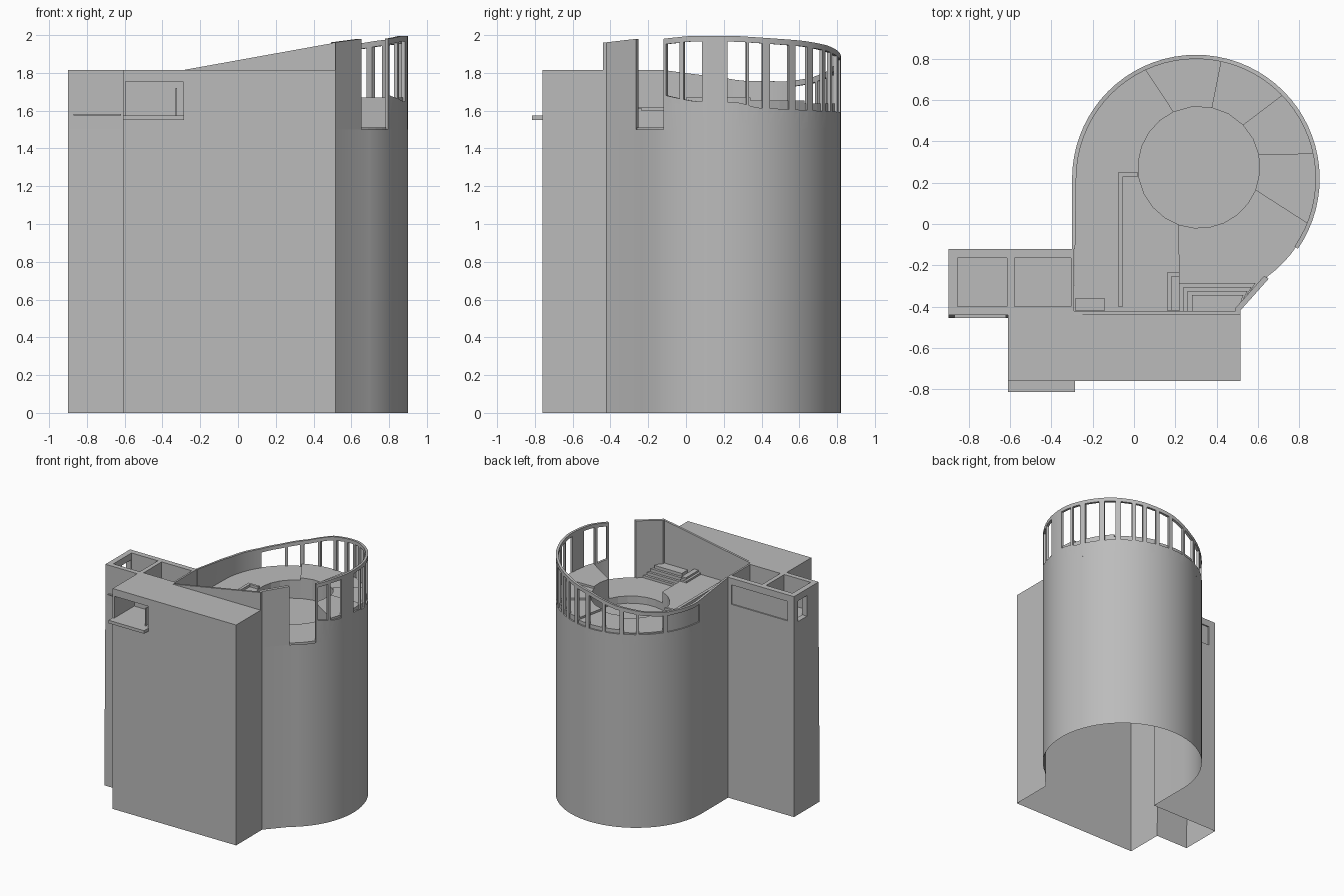
import bpy, bmesh, math
from mathutils import Vector

if "Cube" in bpy.data.objects:
    bpy.data.objects.remove(bpy.data.objects["Cube"])

concrete = bpy.data.materials.new("concrete_grey")
concrete.use_nodes = True
GREY = (0.5, 0.5, 0.5, 1)
concrete.diffuse_color = GREY
concrete.node_tree.nodes["Principled BSDF"].inputs["Base Color"].default_value = GREY

DRUM, R = Vector((0.30, 0.22)), 0.60
PIT, PIT_R = Vector((0.315, 0.275)), 0.295
BASE, ROOF = 1.50, 1.815
L, T, B, F, E = -0.30, -0.90, -0.12, -0.44, 0.515   # key plan lines


def finish(bm, name):
    bmesh.ops.recalc_face_normals(bm, faces=bm.faces)
    me = bpy.data.meshes.new(name)
    bm.to_mesh(me)
    bm.free()
    ob = bpy.data.objects.new(name, me)
    bpy.context.collection.objects.link(ob)
    me.materials.append(concrete)
    return ob


def activate(ob):
    bpy.ops.object.select_all(action='DESELECT')
    ob.select_set(True)
    bpy.context.view_layer.objects.active = ob


def smooth(ob):
    activate(ob)
    bpy.ops.object.shade_smooth_by_angle(angle=math.radians(25))


def arc(c, r, a0, a1, step=5):
    n = max(1, round(abs(a1 - a0) / step))
    angles = [math.radians(a0 + (a1 - a0) * i / n) for i in range(n + 1)]
    return [c + Vector((math.cos(a), math.sin(a))) * r for a in angles]


def prism(name, pts, z0, z1):
    bm = bmesh.new()
    low = [bm.verts.new((p[0], p[1], z0)) for p in pts]
    high = [bm.verts.new((p[0], p[1], z1)) for p in pts]
    bm.faces.new(low)
    bm.faces.new(high)
    for i in range(len(pts)):
        j = (i + 1) % len(pts)
        bm.faces.new((low[i], low[j], high[j], high[i]))
    return finish(bm, name)


def box(name, x0, x1, y0, y1, z0, z1):
    return prism(name, [(x0, y0), (x1, y0), (x1, y1), (x0, y1)], z0, z1)


def add_wall(bm, outer, inner, lows, tops):
    """Closed wall swept along two matching plan paths."""
    rings = []
    for o, i, z0, z1 in zip(outer, inner, lows, tops):
        rings.append([bm.verts.new(v) for v in
                      ((*o, z0), (*o, z1), (*i, z1), (*i, z0))])
    for a, b in zip(rings, rings[1:]):
        for k in range(4):
            m = (k + 1) % 4
            bm.faces.new((a[k], a[m], b[m], b[k]))
    bm.faces.new(rings[0])
    bm.faces.new(rings[-1])


def cut(ob, cutter):
    cutter.hide_render = True
    mod = ob.modifiers.new("cut", 'BOOLEAN')
    mod.operation, mod.solver, mod.object = 'DIFFERENCE', 'EXACT', cutter
    activate(ob)
    bpy.ops.object.modifier_apply(modifier=mod.name)
    bpy.data.objects.remove(cutter)


def interp(table, a):
    for (a0, z0), (a1, z1) in zip(table, table[1:]):
        if a <= a1:
            t = max(0, (a - a0) / (a1 - a0))
            return z0 + (z1 - z0) * t
    return table[-1][1]


# Lower shell: open underneath, one skin all round
plan = [Vector(p) for p in ((-0.61, F), (-0.61, -0.76), (E, -0.76), (E, -0.42))]
plan += arc(DRUM, R, -54, 180) + [Vector(p) for p in ((L, B), (T, B), (T, F))]
bm = bmesh.new()
low = [bm.verts.new((p.x, p.y, 0)) for p in plan]
high = [bm.verts.new((p.x, p.y, BASE)) for p in plan]
low[-1].co.y = low[0].co.y = -0.455
for i in range(len(plan)):
    j = (i + 1) % len(plan)
    bm.faces.new((low[i], low[j], high[j], high[i]))
smooth(finish(bm, "lower_shell"))

# Drum parapet with a sweeping top edge
TOP = [(-35, 1.98), (-20, 1.995), (5, 1.995), (42, 1.97), (62, 1.945), (90, 1.89),
       (110, 1.82), (130, 1.775), (146, 1.755), (172, 1.757), (180, 1.77)]
SILL = [(-33, 1.68), (-18, 1.65), (5, 1.645), (15, 1.615), (50, 1.6), (90, 1.59)]
angles = [-34.5 + i * 214.5 / 43 for i in range(44)]
outer, inner = arc(DRUM, R, -34.5, 180), arc(DRUM, R - 0.02, -34.5, 180)
tops = [interp(TOP, a) for a in angles]
outer.append(Vector((L, B)))
inner.append(Vector((L + 0.015, B)))
tops.append(ROOF)
bm = bmesh.new()
add_wall(bm, outer, inner, [BASE] * len(tops), tops)
drum_parapet = finish(bm, "drum_parapet")

# Window openings, and one shallow outer panel
WINDOWS = [(-33, -25), (-23, -13), (0, 9.5), (11, 18), (22, 33), (37, 45), (49, 57),
           (60, 65), (68, 75), (78, 86), (89, 100), (102, 113), (116, 125), (127, 145)]
bm = bmesh.new()
for a0, a1, r in [(*w, 0.5) for w in WINDOWS] + [(148, 177, R - 0.01)]:
    out, inn = arc(DRUM, 0.7, a0, a1, 3), arc(DRUM, r, a0, a1, 3)
    span = [a0 + (a1 - a0) * i / (len(out) - 1) for i in range(len(out))]
    add_wall(bm, out, inn, [interp(SILL, a) for a in span],
             [interp(TOP, a) - 0.03 for a in span])
cut(drum_parapet, finish(bm, "window_cutter"))
smooth(drum_parapet)

# Rising front parapet and the slanted wall beside the entrance gap
bm = bmesh.new()
path = [Vector(p) for p in ((-0.29, F), (E, F))]
add_wall(bm, path, [p + Vector((0, 0.018)) for p in path], [BASE] * 2, [ROOF, 1.96])
finish(bm, "front_parapet")
bm = bmesh.new()
path = [Vector(p) for p in ((E, F), (E, -0.42), (0.653, -0.265))]
add_wall(bm, path, [p + Vector((-0.022, 0.014)) for p in path],
         [BASE] * 3, [1.96, 1.962, 1.98])
finish(bm, "entrance_wall")

# Front block with a balcony recess
front_block = box("front_block", -0.61, E, -0.76, F, BASE, ROOF)
cut(front_block, box("niche_cutter", -0.595, -0.29, -0.9, -0.50, 1.575, 1.755))
box("balcony_ledge", -0.61, -0.285, -0.815, -0.755, 1.55, 1.575)
box("niche_post", -0.33, -0.322, -0.74, -0.50, 1.575, 1.72)

# Side tower: two roof wells, a side window and a recessed rear panel
tower = box("side_tower", T, -0.29, F, B, BASE, ROOF)
for i, (x0, x1) in enumerate(((-0.855, -0.615), (-0.58, -0.305))):
    cut(tower, box("well_cutter", x0, x1, -0.40, -0.165, 1.58, 2))
cut(tower, box("side_window_cutter", -1, -0.8, -0.29, -0.17, 1.59, 1.76))
cut(tower, box("rear_panel_cutter", -0.84, -0.33, B - 0.01, 0, 1.6, 1.76))
box("tower_sill", -0.87, -0.62, -0.455, F, 1.575, 1.582)

# Floors: sunken pit, stepped ring, left terrace, entrance floor
RI = R - 0.012
prism("pit_floor", arc(PIT, PIT_R + 0.01, 0, 345, 15), 1.42, 1.45)
steps = [115, 78, 44, 12, -22]
for i, (a1, a0) in enumerate(zip(steps, steps[1:])):
    pts = arc(DRUM, RI, a0, a1) + arc(PIT, PIT_R, a1, a0, 15)
    prism("ring_floor_%d" % (i + 1), pts, 1.42, 1.62 + 0.0167 * i)
terrace = [(-0.29, -0.43), (0.22, -0.43)] + arc(PIT, PIT_R, -109, -245, 15)
terrace += arc(DRUM, RI, 115, 180)
prism("left_terrace", terrace, 1.42, 1.60)
entrance = [(0.22, -0.43), (0.505, -0.43), (0.505, -0.415)] + arc(DRUM, RI, -54, -22)
entrance += arc(PIT, PIT_R, -22, -109, 15)
prism("entrance_floor", entrance, 1.42, 1.51)

# Steps nested in the front corner, curb and bench on the terrace
for i in range(4):
    d = 0.02 * i
    x1, y1 = 0.59 - d, -0.285 - d
    prism("corner_step_%d" % (i + 1),
          [(0.22 + d, -0.425), (0.50, -0.425), (x1, y1), (0.22 + d, y1)],
          1.50, 1.53 + 0.025 * i)
for i in range(2):
    box("terrace_step_%d" % (i + 1), 0.16 + 0.02 * i, 0.22, -0.42, -0.235 - 0.02 * i,
        1.59, 1.615 + 0.015 * i)
box("terrace_curb", -0.077, -0.053, -0.40, 0.25, 1.59, 1.62)
box("curb_return", -0.053, 0.02, 0.23, 0.25, 1.59, 1.62)
box("terrace_bench", -0.285, -0.14, -0.42, -0.36, 1.59, 1.64)
